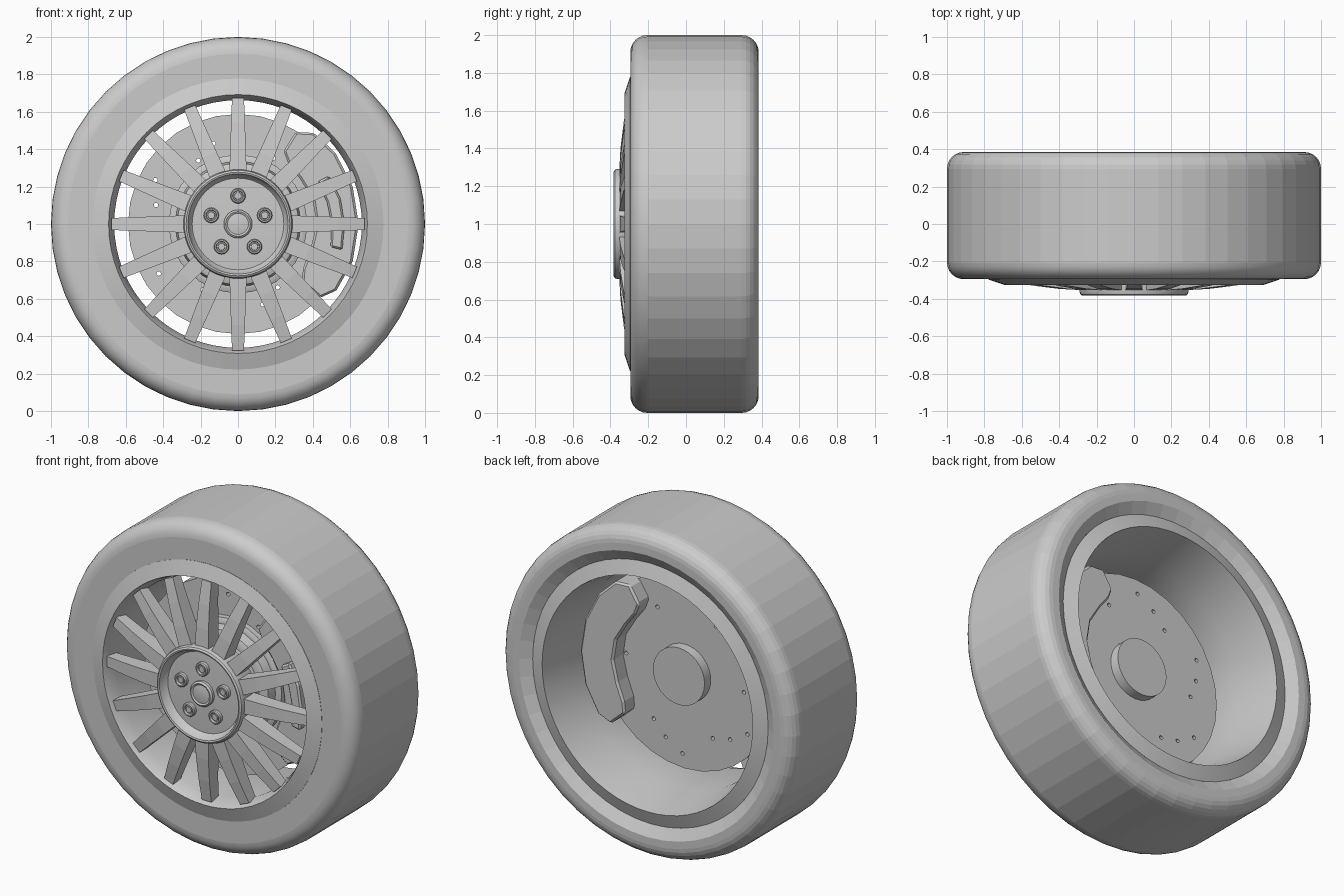
import bpy, bmesh, math
from mathutils import Matrix, Vector

if "Cube" in bpy.data.objects:
    bpy.data.objects.remove(bpy.data.objects["Cube"], do_unlink=True)

AXLE = Vector((0, 0, 1))
grey = bpy.data.materials.new("plain grey")
grey.use_nodes = True
colour = (0.6, 0.6, 0.6, 1)
grey.diffuse_color = colour
grey.node_tree.nodes["Principled BSDF"].inputs["Base Color"].default_value = colour


def polar(r, y, a):
    return Vector((r * math.cos(a), y, r * math.sin(a)))


def finish(bm, name, smooth=None):
    """Turn a bmesh into an object centred on the axle."""
    bmesh.ops.remove_doubles(bm, verts=bm.verts, dist=1e-5)
    bmesh.ops.recalc_face_normals(bm, faces=bm.faces)
    mesh = bpy.data.meshes.new(name)
    bm.to_mesh(mesh)
    bm.free()
    mesh.materials.append(grey)
    obj = bpy.data.objects.new(name, mesh)
    obj.location = AXLE
    bpy.context.collection.objects.link(obj)
    if smooth:
        bpy.ops.object.select_all(action='DESELECT')
        obj.select_set(True)
        bpy.context.view_layer.objects.active = obj
        bpy.ops.object.shade_smooth_by_angle(angle=math.radians(smooth))
    return obj


def loft(bm, rings, closed_path):
    """Join closed rings of points with quads, capping open ends."""
    rows = [[bm.verts.new(p) for p in ring] for ring in rings]
    n = len(rows[0])
    pairs = list(zip(rows, rows[1:]))
    if closed_path:
        pairs.append((rows[-1], rows[0]))
    else:
        bm.faces.new(rows[0])
        bm.faces.new(rows[-1])
    for a, b in pairs:
        for i in range(n):
            bm.faces.new((a[i], a[(i + 1) % n], b[(i + 1) % n], b[i]))


def lathe(name, profile, segments=48, smooth=None):
    """Spin a closed (radius, y) outline round the axle."""
    bm = bmesh.new()
    rings = [[polar(r, y, math.tau * k / segments) for r, y in profile]
             for k in range(segments)]
    loft(bm, rings, True)
    bmesh.ops.remove_doubles(bm, verts=bm.verts, dist=1e-5)
    bmesh.ops.dissolve_degenerate(bm, edges=bm.edges, dist=1e-5)
    return finish(bm, name, smooth)


def disc_profile(*outline):
    """Close an outer outline onto the axle to make a solid."""
    return [(0, outline[0][1]), *outline, (0, outline[-1][1])]


def sector(name, stations, y0, y1, bevel):
    """Arc-shaped block from (angle, inner radius, outer radius) stations."""
    bm = bmesh.new()
    rings = []
    for deg, inner, outer in stations:
        a = math.radians(deg)
        rings.append([polar(inner, y0, a), polar(outer, y0, a),
                      polar(outer, y1, a), polar(inner, y1, a)])
    loft(bm, rings, False)
    obj = finish(bm, name)
    mod = obj.modifiers.new("Bevel", 'BEVEL')
    mod.width = bevel
    mod.segments = 1
    mod.limit_method = 'ANGLE'
    mod.angle_limit = math.radians(40)


def corner(r, y, size, start):
    """Quarter-round points for a tyre shoulder."""
    return [(r + size * math.cos(math.radians(start + 15 * i)),
             y + size * math.sin(math.radians(start + 15 * i))) for i in range(7)]


# Tyre: rounded front shoulder, flat sidewall and tread facets, sunken rear bead
tyre = lathe("tyre", [(0.77, -0.2), (0.77, -0.295)] + corner(0.91, -0.205, 0.09, -90)
             + corner(0.91, 0.295, 0.09, 0) + [(0.865, 0.385), (0.80, 0.345), (0.77, 0.2)])
for face in tyre.data.polygons:
    face.use_smooth = -0.294 < face.center.y < -0.206

# Rim: coned lips front and rear joined by a long barrel
lathe("rim", [(0.778, -0.2), (0.778, -0.297), (0.692, -0.326), (0.684, -0.31),
              (0.662, -0.24), (0.67, 0.1), (0.715, 0.375), (0.80, 0.345), (0.775, 0.25),
              (0.72, 0.1), (0.70, -0.2)], 64, 30)

# Sixteen tapered spokes
bm = bmesh.new()
for k in range(16):
    turn = Matrix.Rotation(math.tau * k / 16, 4, 'Y')
    rings = []
    for r, half, front, back in ((0.275, 0.046, -0.354, -0.25), (0.40, 0.042, -0.347, -0.25),
                                 (0.54, 0.037, -0.33, -0.245), (0.675, 0.032, -0.305, -0.235)):
        rings.append([turn @ Vector((x, y, r)) for x, y in
                      ((-half, back), (-half, front), (half, front), (half, back))])
    loft(bm, rings, False)
finish(bm, "spokes")

# Hub with raised rim and shallow dish
lathe("hub", disc_profile((0.285, -0.22), (0.292, -0.30), (0.292, -0.362), (0.287, -0.376),
                          (0.277, -0.383), (0.268, -0.380), (0.258, -0.345), (0.245, -0.33),
                          (0.08, -0.338)), 48, 35)
lathe("centre_cap", disc_profile((0.076, -0.33), (0.076, -0.355), (0.066, -0.364),
                                 (0.056, -0.358), (0.03, -0.363)), 32, 35)

# Five wheel nuts, each a collar round a recessed bolt
bm = bmesh.new()
for k in range(5):
    centre = polar(0.15, 0, math.radians(90 + 72 * k))
    rings = []
    for r, y in ((0.041, -0.32), (0.041, -0.354), (0.036, -0.36), (0.029, -0.36),
                 (0.026, -0.346), (0.02, -0.346), (0.018, -0.353)):
        rings.append([centre + polar(r, y, math.tau * i / 16) for i in range(16)])
    loft(bm, rings, False)
finish(bm, "wheel_nuts", 30)

# Brake disc, drilled with six spiral rows of three holes
disc = lathe("brake_disc", disc_profile((0.588, -0.07), (0.588, 0.01)), 32)
bm = bmesh.new()
for k in range(6):
    for step in range(3):
        centre = polar(0.40 + 0.05 * step, 0, math.radians(122 - 15 * step + 60 * k))
        loft(bm, [[centre + polar(0.012, y, math.tau * i / 12) for i in range(12)]
                  for y in (-0.2, 0.1)], False)
drill = finish(bm, "drill")
drill.hide_render = True
cut = disc.modifiers.new("Holes", 'BOOLEAN')
cut.operation = 'DIFFERENCE'
cut.solver = 'EXACT'
cut.object = drill
bpy.context.view_layer.update()
drilled = bpy.data.meshes.new_from_object(disc.evaluated_get(bpy.context.evaluated_depsgraph_get()))
disc.modifiers.clear()
disc.data = drilled
bpy.data.objects.remove(drill, do_unlink=True)

# Stepped disc bell in front, axle boss behind
lathe("disc_bell", disc_profile((0.37, -0.06), (0.37, -0.105), (0.35, -0.115), (0.335, -0.115),
                                (0.325, -0.17), (0.30, -0.18), (0.27, -0.18),
                                (0.26, -0.25)), 32, 30)
lathe("axle_boss", disc_profile((0.175, -0.01), (0.175, 0.07)), 32, 30)

# Brake caliper straddling the disc on the left side, with a raised front rib
sector("caliper", [(-42, 0.46, 0.59), (-34, 0.42, 0.635), (-18, 0.41, 0.645), (0, 0.42, 0.645),
                   (18, 0.42, 0.645), (36, 0.41, 0.645), (50, 0.42, 0.635), (58, 0.46, 0.58)],
       -0.16, 0.11, 0.012)
sector("caliper_rib", [(-14, 0.51, 0.575), (0, 0.50, 0.57), (14, 0.49, 0.565),
                       (28, 0.48, 0.55)], -0.2, -0.15, 0.01)
